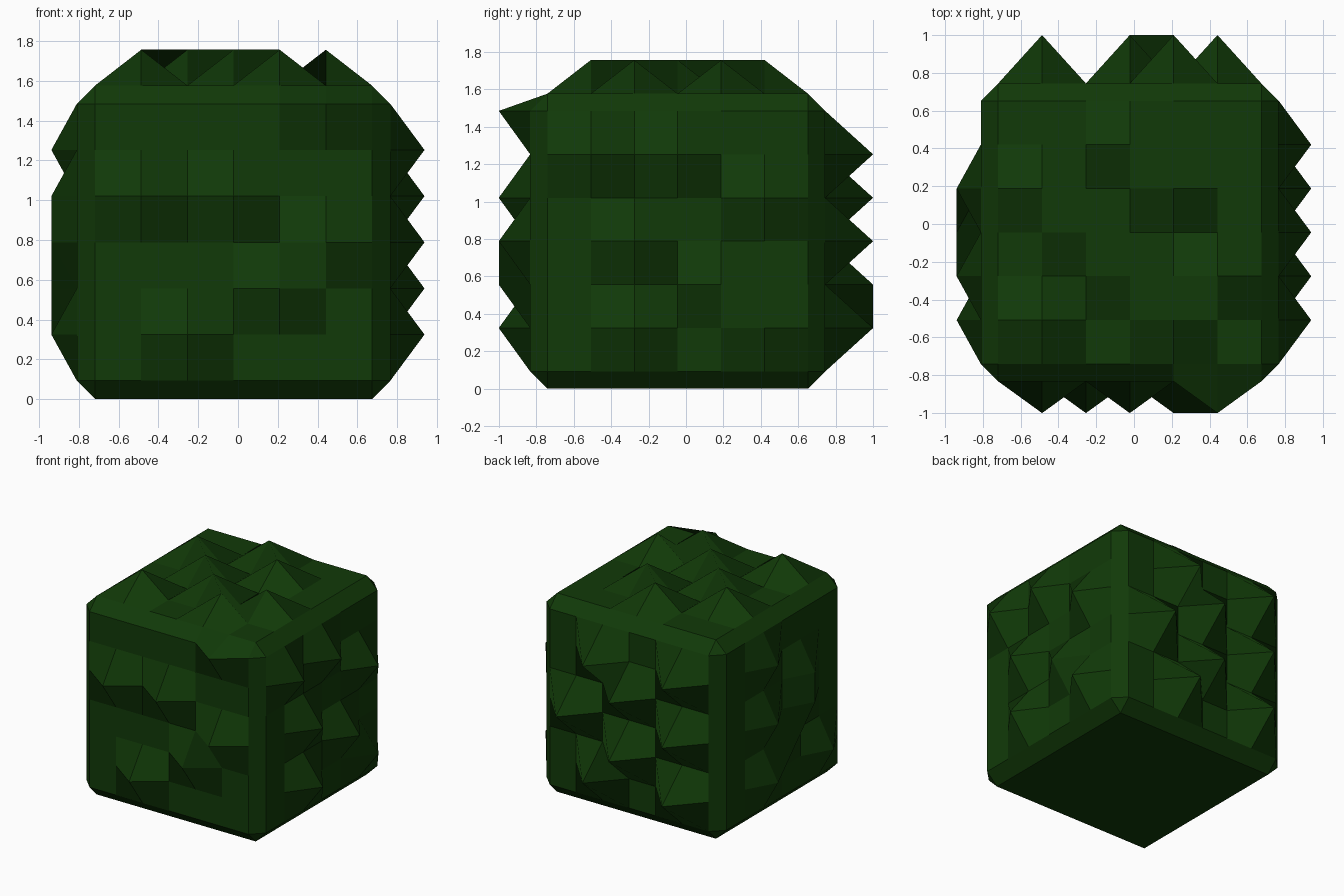
import bpy, bmesh
from itertools import product

if "Cube" in bpy.data.objects:
    bpy.data.objects.remove(bpy.data.objects["Cube"])

N, STEP, CH = 6, 0.2322, 0.092           # cells per side, cell size, chamfer
LO = (-0.719, -0.741, 0.092)             # corner of the inner grid
# (axis, sign) -> outward bump height, quad split direction, raised grid points
SIDES = {
    (1, -1): (0.168, True, [(1, 4), (3, 4), (5, 3), (4, 2), (2, 1), (5, 6)]),                            # front
    (0, 1): (0.172, True, [(1, 5), (3, 5), (5, 4), (2, 3), (4, 2), (2, 1), (5, 1)]),                     # right
    (1, 1): (0.256, False, [(4, 5), (1, 5), (3, 4), (5, 3), (1, 3), (3, 2), (4, 1), (1, 1)]),            # back
    (0, -1): (0.128, True, [(4, 5), (2, 4), (2, 3), (4, 3), (3, 2), (4, 1), (1, 1)]),                    # left
    (2, 1): (0.180, False, [(1, 1), (4, 1), (3, 2), (5, 2), (2, 3), (1, 4), (4, 4), (3, 5)]),            # top
    (2, -1): (0.0, True, []),                                                                            # bottom
}

bm = bmesh.new()
grid = {}


def point(axis, sign, idx):
    """Vertex of one side; idx holds grid indices on all three axes."""
    idx = list(idx)
    idx[axis] = N if sign > 0 else 0
    key = (axis, sign, *idx)
    if key not in grid:
        height, _, raised = SIDES[axis, sign]
        co = [LO[k] + STEP * idx[k] for k in range(3)]
        ab = tuple(idx[k] for k in range(3) if k != axis)
        co[axis] += sign * (CH + (height if ab in raised else 0))
        grid[key] = bm.verts.new(co)
    return grid[key]


# six bumpy leaf panels
for (axis, sign), (_, main, raised) in SIDES.items():
    a, b = [k for k in range(3) if k != axis]
    for i, j in product(range(N), repeat=2):
        corners = [(i, j), (i + 1, j), (i + 1, j + 1), (i, j + 1)]
        if sign * (-1 if axis == 1 else 1) < 0:
            corners = [corners[k] for k in (0, 3, 2, 1)]
        if main:
            corners = corners[1:] + corners[:1]
        q = []
        for ca, cb in corners:
            idx = [0, 0, 0]
            idx[a], idx[b] = ca, cb
            q.append(point(axis, sign, idx))
        bm.faces.new(q)

# chamfer strips along the twelve edges
for run in range(3):
    p, q = [k for k in range(3) if k != run]
    for sp, sq in product((-1, 1), repeat=2):
        for i in range(N):
            ends = []
            for t in (i, i + 1):
                idx = [0, 0, 0]
                idx[run], idx[p], idx[q] = t, N * (sp > 0), N * (sq > 0)
                ends.append((point(p, sp, idx), point(q, sq, idx)))
            bm.faces.new((ends[0][0], ends[0][1], ends[1][1], ends[1][0]))

# eight corner triangles
for s in product((-1, 1), repeat=3):
    idx = [N * (k > 0) for k in s]
    bm.faces.new([point(k, s[k], idx) for k in range(3)])

bmesh.ops.recalc_face_normals(bm, faces=bm.faces)
mesh = bpy.data.meshes.new("leaf_block")
bm.to_mesh(mesh)
bm.free()
block = bpy.data.objects.new("leaf_block", mesh)
bpy.context.collection.objects.link(block)

green = bpy.data.materials.new("dark_green")
green.diffuse_color = (0.0055, 0.042, 0.0025, 1)
green.use_nodes = True
green.node_tree.nodes["Principled BSDF"].inputs["Base Color"].default_value = green.diffuse_color
mesh.materials.append(green)
